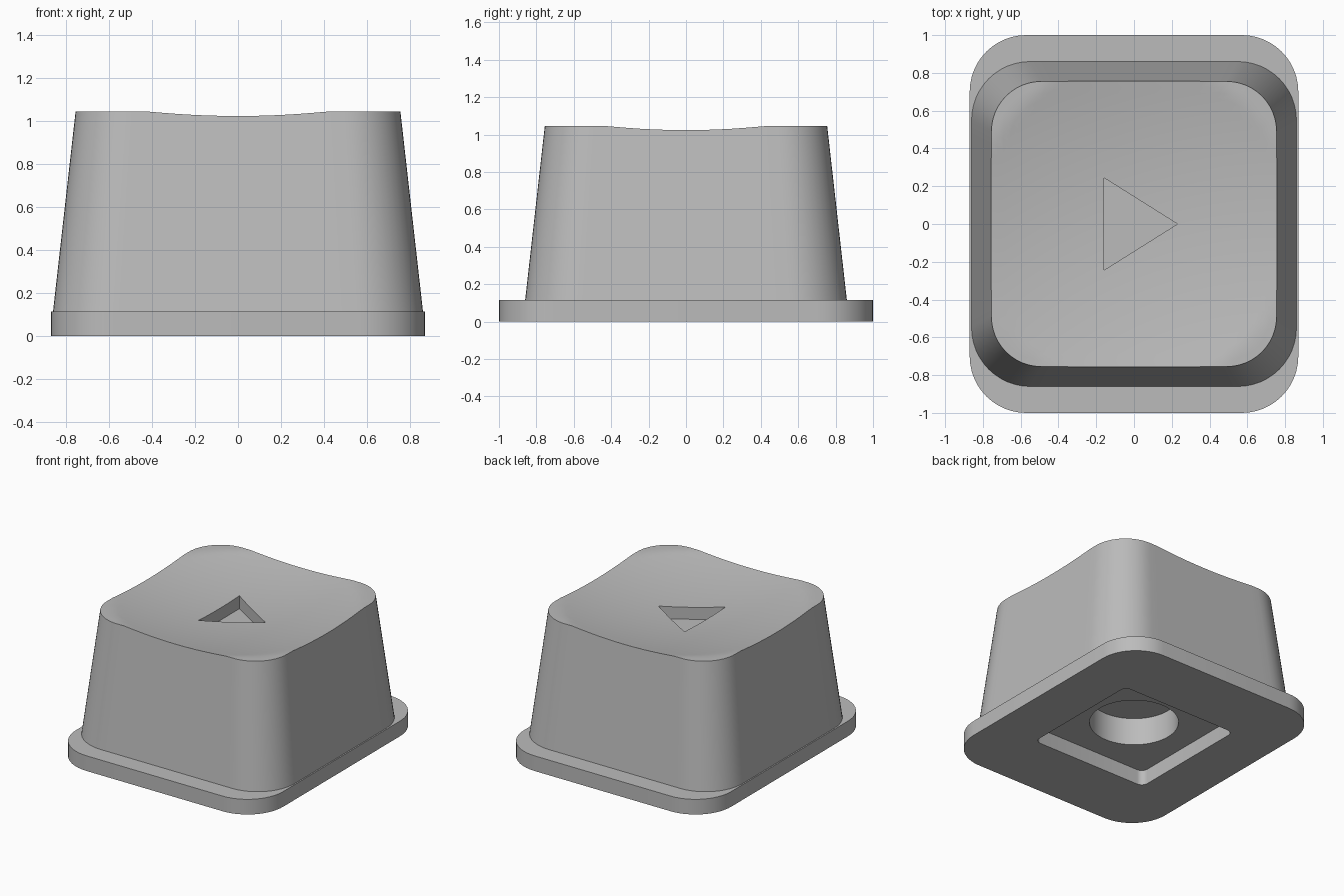
import bpy, bmesh, math

cube = bpy.data.objects.get("Cube")
if cube:
    bpy.data.objects.remove(cube, do_unlink=True)

GREY = (0.5, 0.5, 0.5, 1)
grey = bpy.data.materials.new("plain grey")
grey.use_nodes = True
grey.diffuse_color = GREY
grey.node_tree.nodes["Principled BSDF"].inputs["Base Color"].default_value = GREY

PLATE_TOP, RIM = 0.115, 1.045
DISH_EDGE, DISH_RADIUS = 0.864, 4.1


def rounded_rect(hx, hy, r, arc=12, straight=16):
    """Outline points, counter-clockwise, with subdivided straight sides."""
    corners = [(1, 1), (-1, 1), (-1, -1), (1, -1)]
    arcs = []
    for i, (sx, sy) in enumerate(corners):
        cx, cy = sx * (hx - r), sy * (hy - r)
        arcs.append([(cx + r * math.cos(a), cy + r * math.sin(a))
                     for a in (math.pi / 2 * (i + k / arc) for k in range(arc + 1))])
    pts = []
    for i, points in enumerate(arcs):
        pts += points
        (x0, y0), (x1, y1) = points[-1], arcs[(i + 1) % 4][0]
        pts += [(x0 + (x1 - x0) * k / straight, y0 + (y1 - y0) * k / straight)
                for k in range(1, straight)]
    return pts


def make_object(name, bm):
    bmesh.ops.recalc_face_normals(bm, faces=bm.faces)
    mesh = bpy.data.meshes.new(name)
    bm.to_mesh(mesh)
    bm.free()
    mesh.materials.append(grey)
    obj = bpy.data.objects.new(name, mesh)
    bpy.context.collection.objects.link(obj)
    return obj


def prism(name, outline, z0, z1):
    bm = bmesh.new()
    low = [bm.verts.new((x, y, z0)) for x, y in outline]
    face = bm.faces.new(low)
    top = bmesh.ops.extrude_face_region(bm, geom=[face])["geom"]
    moved = [v for v in top if isinstance(v, bmesh.types.BMVert)]
    bmesh.ops.translate(bm, verts=moved, vec=(0, 0, z1 - z0))
    return make_object(name, bm)


def cut(obj, cutter):
    cutter.hide_render = True
    mod = obj.modifiers.new("cut", 'BOOLEAN')
    mod.operation, mod.solver, mod.object = 'DIFFERENCE', 'EXACT', cutter
    bpy.context.view_layer.objects.active = obj
    bpy.ops.object.modifier_apply(modifier=mod.name)
    bpy.data.objects.remove(cutter, do_unlink=True)


def smooth(obj):
    bpy.ops.object.select_all(action='DESELECT')
    obj.select_set(True)
    bpy.context.view_layer.objects.active = obj
    bpy.ops.object.shade_smooth_by_angle(angle=math.radians(30))


def dish_height(x, y):
    depth = (DISH_EDGE ** 2 - x * x - y * y) / (2 * DISH_RADIUS)
    return RIM - max(0, depth)


# Base plate with a square opening underneath
base_plate = prism("base_plate", rounded_rect(0.87, 1.0, 0.3, straight=1), 0, PLATE_TOP)
cut(base_plate, prism("opening_cutter", rounded_rect(0.49, 0.49, 0.05, 6, 1), -0.1, 0.3))

# Tapered cap: side wall, then rings following the dished top
bm = bmesh.new()
rim_outline = rounded_rect(0.755, 0.755, 0.265)
loops = [[bm.verts.new((x, y, PLATE_TOP)) for x, y in rounded_rect(0.86, 0.86, 0.31)]]
RINGS = 24
for k in range(RINGS):
    s = 1 - k / RINGS
    ring = []
    for x, y in rim_outline:
        z = dish_height(x * s, y * s)
        flare = 1 + 0.139 * (RIM - z) / (RIM - PLATE_TOP) if k == 0 else 1
        ring.append(bm.verts.new((x * s * flare, y * s * flare, z)))
    loops.append(ring)
bm.faces.new(loops[0])
count = len(rim_outline)
for a, b in zip(loops, loops[1:]):
    for i in range(count):
        j = (i + 1) % count
        bm.faces.new((a[i], a[j], b[j], b[i]))
centre = bm.verts.new((0, 0, dish_height(0, 0)))
for i in range(count):
    bm.faces.new((loops[-1][i], loops[-1][(i + 1) % count], centre))
button_cap = make_object("button_cap", bm)

# Triangular recess on top and round socket underneath
triangle = [(-0.16, -0.245), (0.23, 0), (-0.16, 0.245)]
cut(button_cap, prism("triangle_cutter", triangle, 0.865, 1.3))
circle = [(0.31 * math.cos(a), 0.31 * math.sin(a))
          for a in (math.tau * k / 64 for k in range(64))]
cut(button_cap, prism("socket_cutter", circle, -0.1, 0.325))

for part in (base_plate, button_cap):
    smooth(part)
